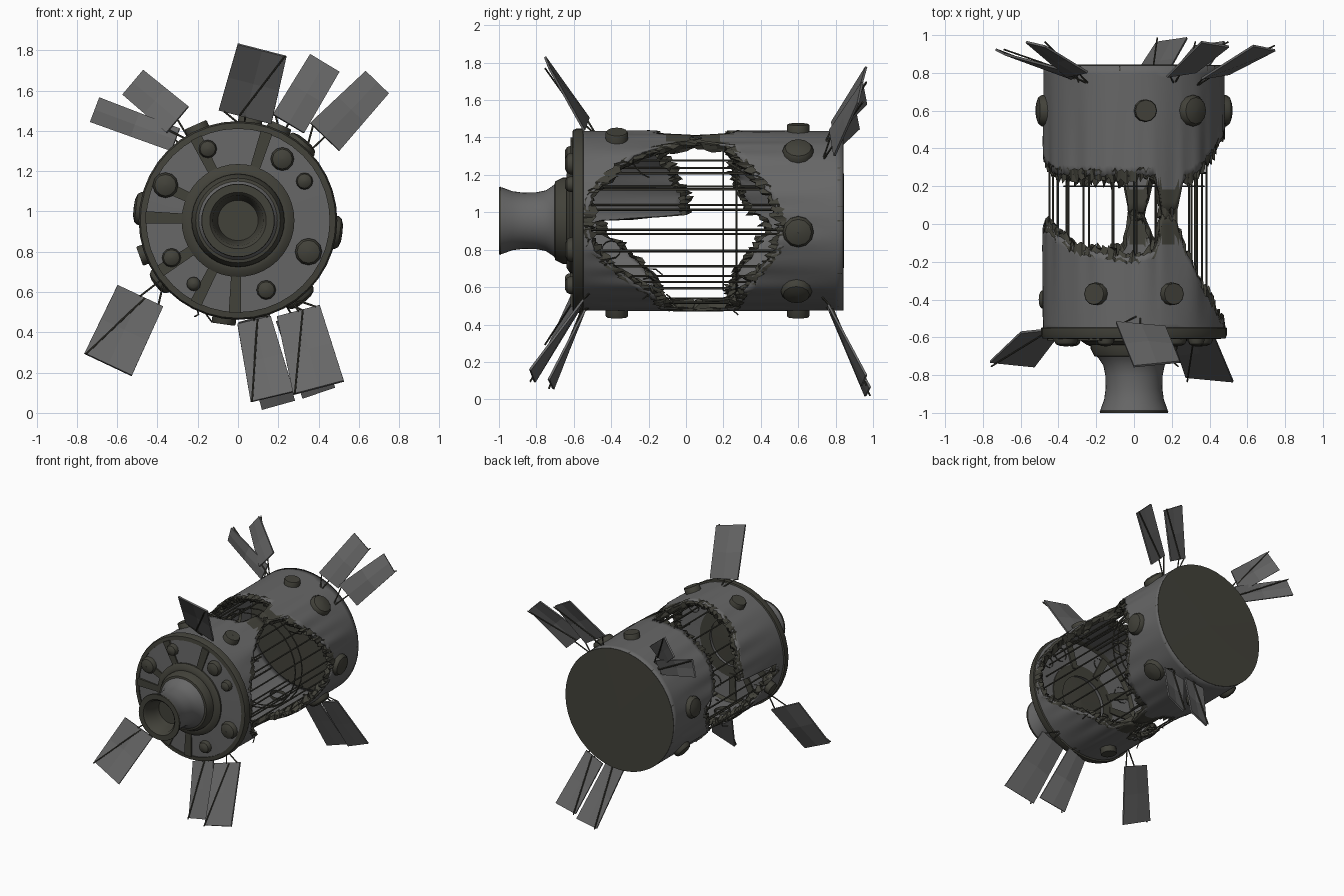
import bpy, bmesh, math, random
from mathutils import Vector, Matrix

if "Cube" in bpy.data.objects:
    bpy.data.objects.remove(bpy.data.objects["Cube"])

random.seed(7)
ZC = 0.955
rnd = random.uniform


def material(name, col):
    m = bpy.data.materials.new(name)
    m.diffuse_color = (*col, 1)
    m.use_nodes = True
    m.node_tree.nodes["Principled BSDF"].inputs["Base Color"].default_value = m.diffuse_color
    return m


GREY = material("hull grey", (0.135, 0.135, 0.135))
DARK = material("dark olive metal", (0.055, 0.054, 0.042))


def P(r, deg, y):
    """Cylinder coordinates: 0 deg is up, 90 deg is +x."""
    a = math.radians(deg)
    return Vector((r * math.sin(a), y, ZC + r * math.cos(a)))


def finish(name, bm, mats, smooth=True, thick=0):
    bmesh.ops.recalc_face_normals(bm, faces=bm.faces[:])
    me = bpy.data.meshes.new(name)
    bm.to_mesh(me)
    bm.free()
    for m in mats:
        me.materials.append(m)
    ob = bpy.data.objects.new(name, me)
    bpy.context.collection.objects.link(ob)
    if thick:
        s = ob.modifiers.new("thickness", 'SOLIDIFY')
        s.thickness, s.offset = thick, 0
    if smooth:
        bpy.ops.object.select_all(action='DESELECT')
        ob.select_set(True)
        bpy.context.view_layer.objects.active = ob
        bpy.ops.object.shade_smooth_by_angle(angle=math.radians(35))
    return ob


def skin(bm, rows, closed=True, rule=None):
    """Join rows of points with quads."""
    vs = [[bm.verts.new(p) for p in row] for row in rows]
    n = len(rows[0])
    for j in range(len(vs) - 1):
        for i in range(n if closed else n - 1):
            k = (i + 1) % n
            f = bm.faces.new((vs[j][i], vs[j][k], vs[j + 1][k], vs[j + 1][i]))
            if rule:
                f.material_index = rule(f.calc_center_median())


def lathe(name, profile, mat, n=40):
    bm = bmesh.new()
    skin(bm, [[P(max(r, 1e-4), 360 * i / n, y) for i in range(n)] for r, y in profile])
    return finish(name, bm, [mat])


def rods(name, pairs, r, sides=6):
    bm = bmesh.new()
    for a, b in pairs:
        a, b = Vector(a), Vector(b)
        d = b - a
        M = Matrix.Translation((a + b) / 2) @ d.to_track_quat('Z', 'Y').to_matrix().to_4x4()
        bmesh.ops.create_cone(bm, cap_ends=True, segments=sides, radius1=r, radius2=r,
                              depth=d.length, matrix=M)
    return finish(name, bm, [DARK])


# Torn hull: (angle, front section edge y, rear section edge y)
TEAR = [(0, -.17, .25), (14, -.14, .25), (18, .05, .05), (28, .05, .05), (33, -.1, .22),
        (44, -.27, .27), (59, -.4, .35), (72, -.49, .44), (90, -.52, .5), (109, -.48, .48),
        (129, -.32, .35), (147, -.15, .28), (168, -.1, .24), (173, .05, .05), (183, .05, .05),
        (187, -.12, .22), (220, -.15, .24), (235, -.2, .27), (255, -.35, .38), (262, -.45, .42),
        (270, -.45, .42), (274, 0, .36), (285, 0, .29), (300, -.04, .26), (320, -.12, .25),
        (360, -.17, .25)]


def tear(deg, side):
    for a, b in zip(TEAR, TEAR[1:]):
        if deg <= b[0]:
            t = (deg - a[0]) / (b[0] - a[0])
            return a[side] * (1 - t) + b[side] * t
    return TEAR[-1][side]


def bridge(c):
    """Torn strips that still join the two halves are dark."""
    a = math.degrees(math.atan2(c.x, c.z - ZC)) % 360
    return int((15 < a < 31.5 or 170 < a < 185.5) and -.09 < c.y < .21)


N = 240
for side, name, y_end, s in ((1, "front_hull", -.58, 1), (2, "rear_hull", .84, -1)):
    edge = []
    for i in range(N):
        d = 360 * i / N
        y = tear(d, side)
        edge.append((d, y if abs(y - .05) < .001 else y - s * rnd(0, .018)))
    rows = []
    for k in range(13):
        t = k / 12
        rows.append([P(.474 + .004 * math.sin(d * .19) * t + .003 * math.sin(d * .4 + y * 9) * t,
                       d, y_end + (y - y_end) * t) for d, y in edge])
    bm = bmesh.new()
    skin(bm, rows, rule=bridge)
    finish(name, bm, [GREY, DARK], thick=.012)
    # Jagged dark rim along the tear
    bm = bmesh.new()
    rim = [[], [], [], []]
    for d, y in edge:
        spike = rnd(0, .05)
        rim[0].append(P(.484, d, y - s * rnd(.02, .04)))
        rim[1].append(P(rnd(.46, .482), d + rnd(-1.2, 1.2), y + s * spike))
        rim[2].append(P(rnd(.435, .455), d + rnd(-2, 2), y + s * rnd(-.01, .03)))
        rim[3].append(P(rnd(.415, .435), d + rnd(-1, 1), y - s * rnd(.01, .035)))
    skin(bm, rim)
    finish(name + "_torn_rim", bm, [DARK], smooth=False)

# Rear cap and front plate
lathe("rear_cap", [(.47, .80), (.48, .81), (.48, .842), (0, .845)], DARK)
lathe("front_plate", [(.46, -.575), (.46, -.6), (.2, -.612), (.2, -.585), (.46, -.575)], GREY)
lathe("front_rim", [(.47, -.545), (.493, -.55), (.493, -.585), (.485, -.605), (.455, -.608),
                    (.455, -.57), (.47, -.545)], DARK)
lathe("hub_ring", [(.19, -.575), (.28, -.575), (.28, -.62), (.25, -.64), (.23, -.64),
                   (.19, -.64)], DARK)
lathe("hub_dish", [(0, -.6), (.232, -.61), (.23, -.66), (.21, -.7), (.15, -.71)], DARK)

# Spokes on both sides of the front plate
bm = bmesh.new()
for ang in (72, 117, 155, 178, 213, 243, 268):
    d = 90 - ang
    corners = [(.25, -.024), (.25, .024), (.46, .03), (.46, -.03)]
    rows = []
    for y in (-.617, -.568):
        rows.append([P(r, d + math.degrees(w / r), y) for r, w in corners])
    skin(bm, rows)
    bm.verts.ensure_lookup_table()
    bm.faces.new(bm.verts[-8:-4])
    bm.faces.new(bm.verts[-4:])
finish("front_spokes", bm, [DARK], smooth=False)

# Nozzle
lathe("nozzle", [(.205, -.69), (.185, -.715), (.162, -.75), (.152, -.8), (.15, -.87),
                 (.158, -.93), (.175, -.975), (.18, -.993)], GREY)
lathe("nozzle_mouth", [(.174, -.985), (.182, -.99), (.18, -1), (.14, -1), (.125, -.985),
                       (.11, -.9), (.1, -.86), (0, -.86)], DARK)


# Hatches: domes, or flat stubs where small
def hatch(name, pos, axis, r, flat=False, n=12):
    M = Matrix.Translation(pos) @ Vector(axis).to_track_quat('Z', 'Y').to_matrix().to_4x4()
    bm = bmesh.new()
    prof = [(r, -.03), (r, .018), (r * .85, .036), (r * .5, .046), (.001, .048)]
    if flat:
        prof = [(r, -.03), (r, .04), (r * .93, .046), (.001, .046)]
    skin(bm, [[M @ Vector((q * math.cos(math.tau * i / n), q * math.sin(math.tau * i / n), h))
               for i in range(n)] for q, h in prof])
    finish(name, bm, [DARK])


for i, (x, z, r) in enumerate([(-.15, 1.31, .045), (.22, 1.26, .058), (.33, 1.15, .042),
                               (-.36, 1.13, .063), (.35, .8, .067), (-.33, .77, .047),
                               (-.22, .64, .035), (.14, .61, .048)]):
    hatch(f"front_hatch_{i}", Vector((x, -.6, z)), (0, -1, 0), r)
for i, (d, y, r) in enumerate([(7, .6, .06), (40, .6, .083), (97, .6, .083), (141, .59, .083),
                               (188, .6, .06), (232, .6, .07), (277, .6, .083),
                               (-24, -.37, .06), (24, -.37, .06), (188, -.37, .06),
                               (250, -.4, .05)]):
    hatch(f"side_hatch_{i}", P(.474, d, y), P(1, d, 0) - Vector((0, 0, ZC)), r, r <= .06)

# Inner frame: stringers and two hoops
bars = []
for i in range(22):
    d = 360 * i / 22 + rnd(-4, 4)
    r = rnd(.35, .4) if 20 < d < 160 else rnd(.43, .465)
    bars.append((P(r, d, -.56), P(r, d, .8)))
rods("stringers", bars, .006)
for y, r in ((.2, .37), (.27, .38)):
    rods("frame_hoop", [(P(r, 15 * i, y), P(r, 15 * i + 15, y)) for i in range(24)], .005)

# Loose broken cables by the tear
cables = []
for i in range(16):
    d = random.choice((rnd(125, 165), rnd(30, 60), rnd(195, 240)))
    p = P(.45, d, tear(d, random.choice((1, 2))))
    for k in range(3):
        q = p + Vector((rnd(-.03, .03), rnd(-.05, .05), rnd(-.04, .03)))
        cables.append((p, q))
        p = q
rods("loose_cables", cables, .004, 5)


# Solar panels: base (x, z), tip (x, z), widths, base y, tip y
def panel(name, base, tip, w0, w1, y0, y1):
    a, b = Vector((base[0], y0, base[1])), Vector((tip[0], y1, tip[1]))
    side = Vector((b.z - a.z, 0, a.x - b.x)).normalized()
    s = math.copysign(1, y1 - y0)
    rows = []
    for k in range(3):
        t, w = k / 2, w0 + (w1 - w0) * k / 2
        c = a.lerp(b, t)
        # the sheet is creased along its diagonal
        rows.append([c + side * w * u + Vector((0, s * (.012 * abs(u * 2 - t * 2 + 1) - .01), 0))
                     for u in (-.5, 0, .5)])
    bm = bmesh.new()
    skin(bm, rows, closed=False)
    finish(name, bm, [GREY], smooth=False, thick=.012)
    root = Vector((a.x, 0, a.z - ZC))
    root = root.normalized() * .46 + Vector((0, y0 - s * .05, ZC))
    off = Vector((0, s * .014, 0))
    rods(name + "_spar", [(root, a + off), (a + off - side * w0 * .1, b + off + side * w1 * .47),
                          (root, a - side * w0 * .4)], .005)


for args in [("rear_panel_upper_right_a", (.25, 1.435), (.43, 1.735), .18, .17, .79, .95),
             ("rear_panel_upper_right_b", (.43, 1.37), (.69, 1.64), .2, .16, .78, .93),
             ("rear_panel_upper_left_a", (-.3, 1.455), (-.52, 1.64), .17, .16, .79, .95),
             ("rear_panel_upper_left_b", (-.31, 1.355), (-.71, 1.505), .12, .13, .78, .91),
             ("rear_panel_lower_a", (.08, .47), (.2, .04), .16, .17, .77, .97),
             ("rear_panel_lower_b", (.27, .48), (.4, .1), .17, .17, .77, .95),
             ("front_panel_top", (.035, 1.47), (.12, 1.8), .27, .25, -.53, -.74),
             ("front_panel_lower_left", (-.485, .58), (-.645, .24), .25, .26, -.56, -.74),
             ("front_panel_lower_a", (.08, .46), (.17, .08), .17, .22, -.55, -.72),
             ("front_panel_lower_b", (.3, .505), (.4, .125), .22, .26, -.56, -.82)]:
    panel(*args)
